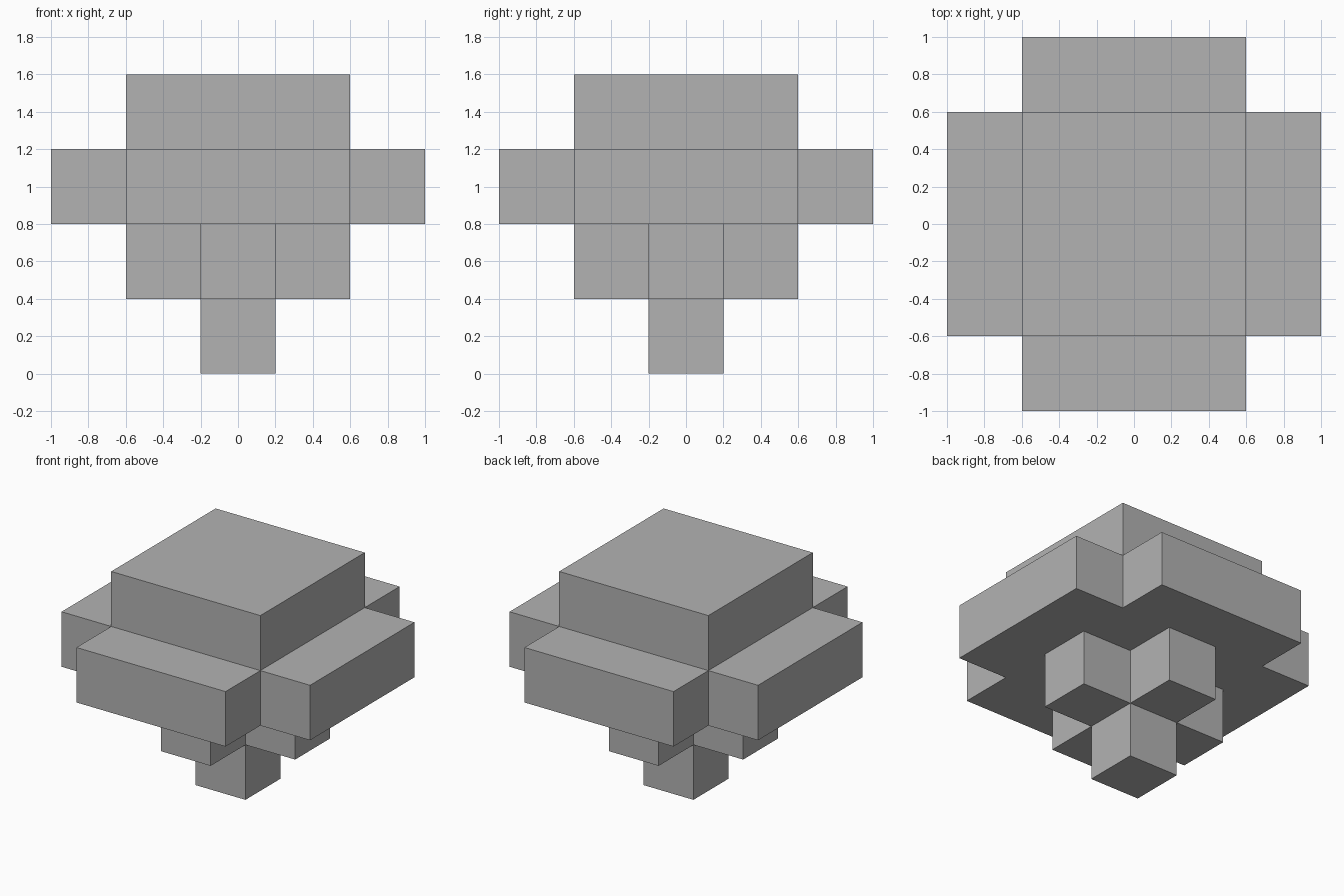
import bpy
import bmesh

cube = bpy.data.objects.get("Cube")
if cube:
    bpy.data.objects.remove(cube, do_unlink=True)

LAYER = 0.4  # height of every tier

grey = bpy.data.materials.new("plain grey")
grey.use_nodes = True
colour = (0.45, 0.45, 0.45, 1.0)
grey.diffuse_color = colour
grey.node_tree.nodes["Principled BSDF"].inputs["Base Color"].default_value = colour


def square(half):
    return [(-half, -half), (half, -half), (half, half), (-half, half)]


def cross(half, reach):
    """Plus-shaped outline: one arm's three corners turned a quarter at a time."""
    points = []
    x_y = [(half, -half), (reach, -half), (reach, half)]
    for _ in range(4):
        points += x_y
        x_y = [(-y, x) for x, y in x_y]
    return points


def tier(name, outline, level):
    """Extrude an outline into one flat-sided tier."""
    bm = bmesh.new()
    base = bm.faces.new([bm.verts.new((x, y, level * LAYER)) for x, y in outline])
    grown = bmesh.ops.extrude_face_region(bm, geom=[base], use_keep_orig=True)
    top = [v for v in grown["geom"] if isinstance(v, bmesh.types.BMVert)]
    bmesh.ops.translate(bm, verts=top, vec=(0, 0, LAYER))
    bmesh.ops.recalc_face_normals(bm, faces=bm.faces)
    mesh = bpy.data.meshes.new(name)
    bm.to_mesh(mesh)
    bm.free()
    mesh.materials.append(grey)
    bpy.context.collection.objects.link(bpy.data.objects.new(name, mesh))


# Tiers from the ground up
tier("stem", square(0.2), 0)
tier("lower_cross", cross(0.2, 0.6), 1)
tier("wide_cross", cross(0.6, 1.0), 2)
tier("top_block", square(0.6), 3)
